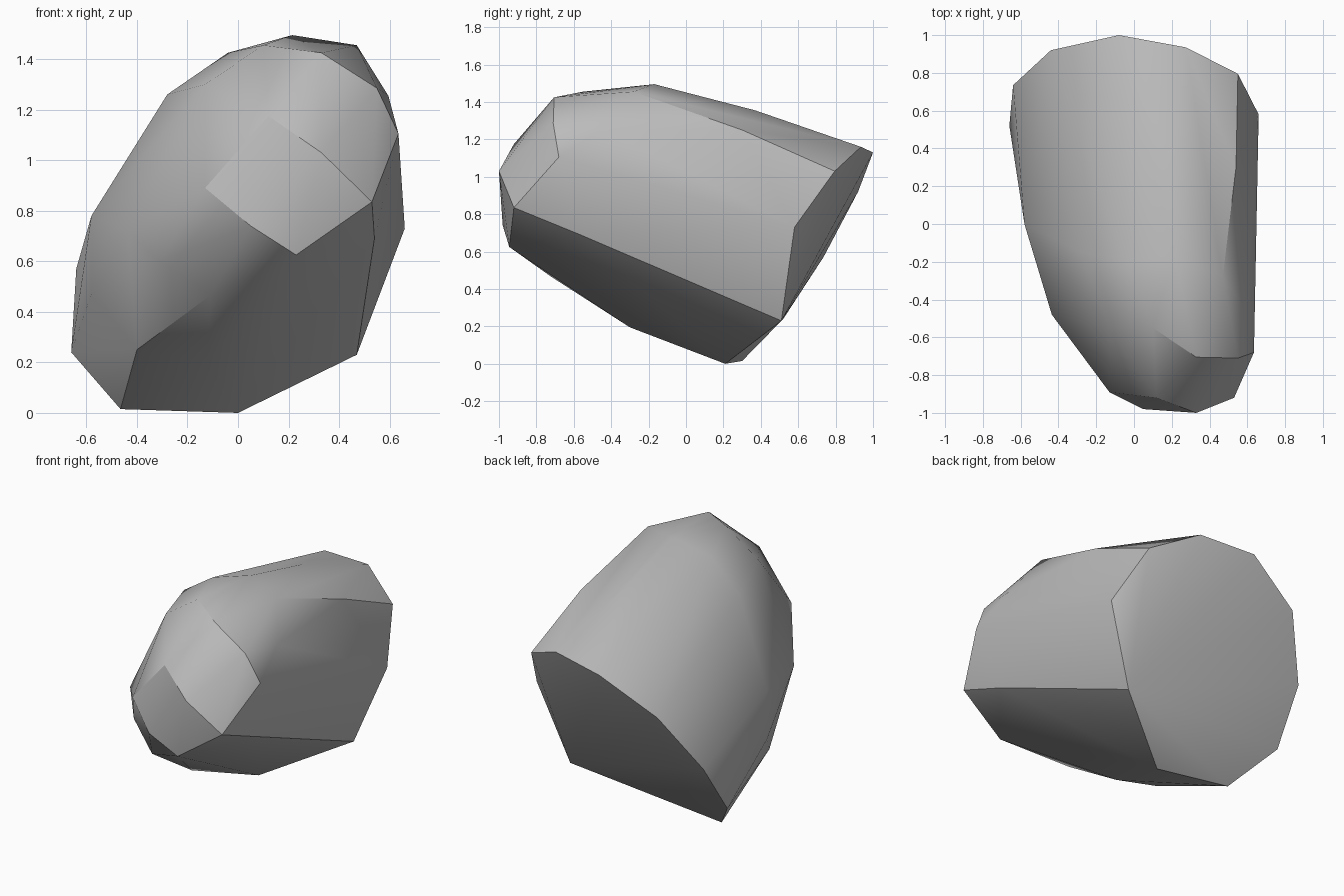
import bpy
import bmesh
import math

# Start without the default cube
default_cube = bpy.data.objects.get("Cube")
if default_cube:
    bpy.data.objects.remove(default_cube, do_unlink=True)


def make_material(name, colour):
    material = bpy.data.materials.new(name)
    material.use_nodes = True
    material.diffuse_color = colour
    shader = next(node for node in material.node_tree.nodes
                  if node.type == "BSDF_PRINCIPLED")
    shader.inputs["Base Color"].default_value = colour
    shader.inputs["Roughness"].default_value = 0.9
    return material


def make_hull(name, corner_groups, material, sharp_angle):
    """Wrap a tight convex skin around groups of corner points."""
    bm = bmesh.new()
    for group in corner_groups:
        for corner in group:
            bm.verts.new(corner)
    hull = bmesh.ops.convex_hull(bm, input=list(bm.verts), use_existing_faces=False)
    leftovers = set(hull["geom_interior"]) | set(hull["geom_unused"])
    loose = [item for item in leftovers if isinstance(item, bmesh.types.BMVert)]
    bmesh.ops.delete(bm, geom=loose, context="VERTS")
    bmesh.ops.recalc_face_normals(bm, faces=list(bm.faces))
    mesh = bpy.data.meshes.new(name)
    bm.to_mesh(mesh)
    bm.free()
    mesh.materials.append(material)

    rock = bpy.data.objects.new(name, mesh)
    bpy.context.collection.objects.link(rock)
    bpy.ops.object.select_all(action="DESELECT")
    rock.select_set(True)
    bpy.context.view_layer.objects.active = rock
    bpy.ops.object.shade_smooth_by_angle(angle=math.radians(sharp_angle))
    return rock


# Rim of the broad broken face at the back
back_rim = [
    (-.08, 1, 1.13), (.275, .935, 1.16), (.55, .795, 1.03), (.66, .58, .73),
    (.47, .51, .23), (0, .21, 0), (-.465, .3, .015), (-.66, .52, .24),
    (-.64, .735, .57), (-.44, .92, .92),
]

# Blunt faceted nose at the front
nose = [
    (.33, -1, 1.03), (.05, -.98, .74), (.23, -.945, .625), (.53, -.92, .835),
    (-.13, -.89, .89), (.12, -.92, 1.175), (.635, -.68, 1.105), (.55, -.71, 1.285),
]

# Rounded crown and its ridge on the left side
crown = [
    (.33, -.705, 1.425), (.1, -.55, 1.455), (.215, -.17, 1.495), (.47, -.28, 1.455),
    (.54, .3, 1.25), (.595, -.45, 1.255), (.2, .37, 1.355), (-.04, -.2, 1.425),
    (-.28, -.15, 1.26), (-.13, -.55, 1.3),
]

# Curved right flank and tapering underside
flank = [
    (-.58, 0, .78), (-.435, -.48, .72), (-.31, -.62, .6), (-.58, .0, .47),
    (-.4, -.28, .25), (-.12, -.3, .195), (-.11, -.72, .465), (.54, -.565, .69),
]

stone = make_material("grey stone", (.5, .5, .5, 1))
make_hull("boulder", [back_rim, nose, crown, flank], stone, sharp_angle=30)
